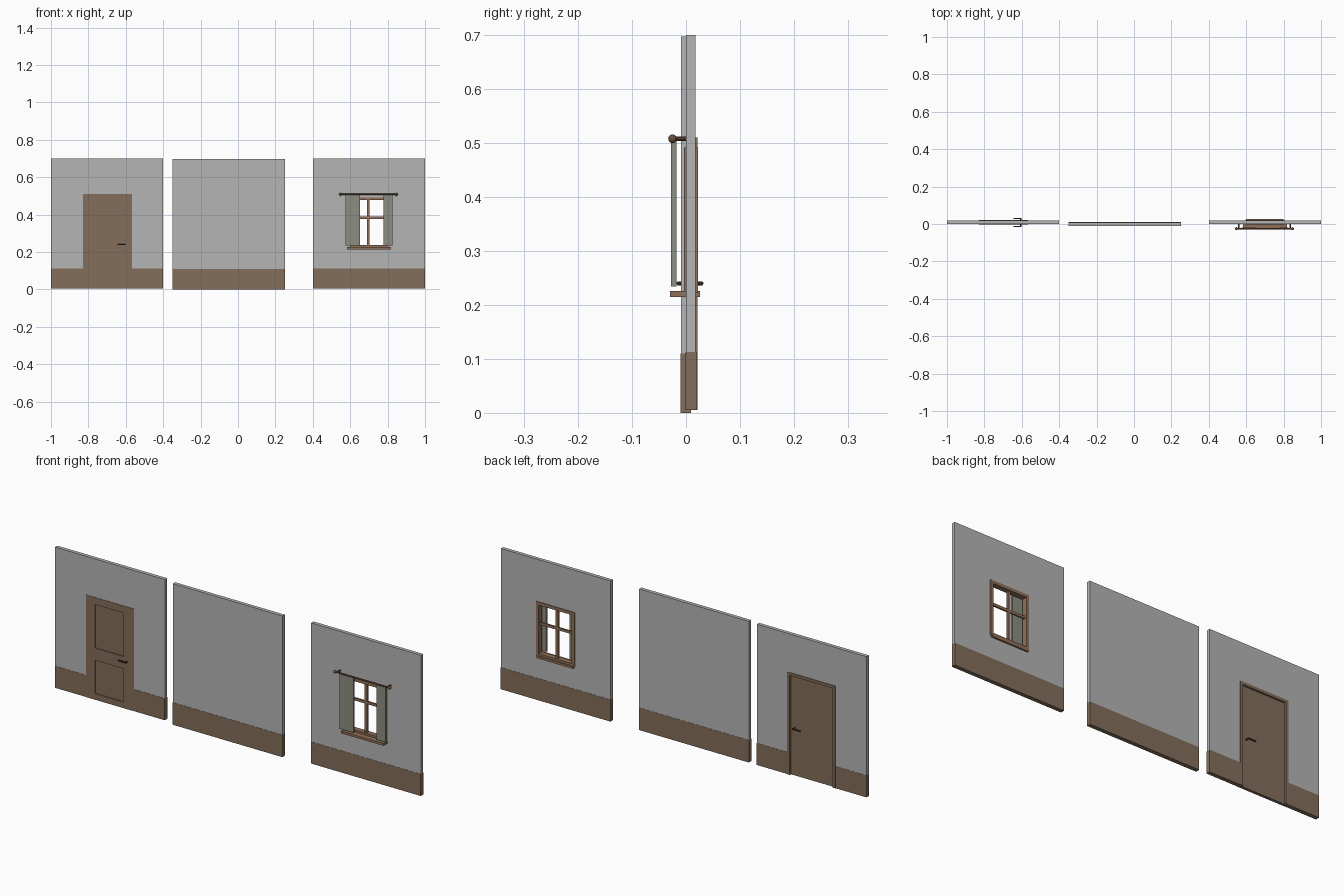
import bpy, bmesh
from mathutils import Matrix, Vector

if "Cube" in bpy.data.objects:
    bpy.data.objects.remove(bpy.data.objects["Cube"])


def material(name, r, g, b):
    m = bpy.data.materials.new(name)
    m.use_nodes = True
    m.diffuse_color = (r, g, b, 1)
    m.node_tree.nodes["Principled BSDF"].inputs["Base Color"].default_value = (r, g, b, 1)
    return m


GREY = material("grey plaster", .46, .46, .46)
BROWN = material("brown wood", .227, .156, .102)
WARM = material("warm window wood", .28, .165, .1)
DARK = material("dark wood", .15, .08, .045)
METAL = material("dark handle metal", .06, .042, .03)
CLOTH = material("green grey cloth", .262, .275, .223)


def finish(name, bm, mat, smooth=False):
    me = bpy.data.meshes.new(name)
    bm.to_mesh(me)
    bm.free()
    me.materials.append(mat)
    ob = bpy.data.objects.new(name, me)
    bpy.context.collection.objects.link(ob)
    if smooth:
        bpy.ops.object.select_all(action='DESELECT')
        ob.select_set(True)
        bpy.context.view_layer.objects.active = ob
        bpy.ops.object.shade_smooth_by_angle()
    return ob


def slabs(name, mat, y0, y1, rects):
    """Boxes given as (x0, x1, z0, z1), all between depths y0 and y1."""
    bm = bmesh.new()
    for x0, x1, z0, z1 in rects:
        centre = Vector((x0 + x1, y0 + y1, z0 + z1)) / 2
        size = Matrix.Diagonal((x1 - x0, y1 - y0, z1 - z0, 1))
        bmesh.ops.create_cube(bm, size=1, matrix=Matrix.Translation(centre) @ size)
    return finish(name, bm, mat)


def around(outer, hole):
    """Four rectangles that surround a hole; empty ones are dropped."""
    x0, x1, z0, z1 = outer
    a, b, c, d = hole
    parts = [(x0, a, z0, z1), (b, x1, z0, z1), (a, b, z0, c), (a, b, d, z1)]
    return [p for p in parts if p[1] > p[0] and p[3] > p[2]]


def rods(name, mat, radius, pairs, sides=10):
    bm = bmesh.new()
    for p, q in pairs:
        p, q = Vector(p), Vector(q)
        turn = (q - p).to_track_quat('Z', 'Y').to_matrix().to_4x4()
        bmesh.ops.create_cone(bm, cap_ends=True, segments=sides, radius1=radius, radius2=radius,
                              depth=(q - p).length, matrix=Matrix.Translation((p + q) / 2) @ turn)
    return finish(name, bm, mat, True)


FRONT, BACK, LOW, BASE, TOP = 0, .018, .005, .113, .7

# Plain wall
slabs("plain_wall", GREY, -.0095, .0085, [(-.35, .25, .11, .697)])
slabs("plain_wall_wainscot", BROWN, -.0105, .0095, [(-.35, .25, 0, .11)])

# Door wall
dl, dr, dt = -.83, -.568, .51
slabs("door_wall", GREY, FRONT, BACK, around((-1, -.4, BASE, TOP), (dl, dr, BASE, dt)))
slabs("door_wall_wainscot", BROWN, FRONT - .001, BACK + .001,
      [(-1, dl, LOW, BASE), (dr, -.4, LOW, BASE)])

# Door frame and leaf with two sunken panels in the front
jl, jr, jt = dl + .014, dr - .014, dt - .014
slabs("door_frame", BROWN, -.002, .021, around((dl, dr, LOW, dt), (jl, jr, LOW, jt)))
slabs("door_leaf_core", BROWN, .003, .012, [(jl, jr, LOW, jt)])
pl, pr = -.78, -.625
slabs("door_leaf_stiles_and_rails", BROWN, -.002, .003,
      around((jl, jr, LOW, jt), (pl, pr, .035, .475)) + [(pl, pr, .2, .26)])

# Door handles on both sides
hx, hz = -.605, .24
rods("door_handles", METAL, .0035,
     [((hx, -.016, hz), (hx, .031, hz))] +
     [((hx + .003, y, hz), (hx - .04, y, hz)) for y in (-.014, .029)])

# Window wall
wl, wr, wb, wt = .595, .805, .222, .492
slabs("window_wall", GREY, FRONT, BACK, around((.4, 1, BASE, TOP), (wl, wr, wb, wt)))
slabs("window_wall_wainscot", BROWN, FRONT - .001, BACK + .001, [(.4, 1, LOW, BASE)])

# Window frame, glazing bars and sill
il, ir, ib, it = wl + .015, wr - .015, wb + .015, wt - .015
slabs("window_frame", WARM, -.004, .022, around((wl, wr, wb, wt), (il, ir, ib, it)))
slabs("window_bar_upright", WARM, .004, .014, [(.69, .703, ib, it)])
slabs("window_bar_cross", WARM, .005, .013, [(il, ir, .377, .39)])
slabs("window_sill_front", WARM, -.03, .001, [(.583, .817, .215, .226)])
slabs("window_sill_back", WARM, .001, .026, [(.6, .8, .215, .226)])

# Curtain rod with end knobs and wall brackets
ry, rz = -.025, .508
rods("curtain_rod", DARK, .004, [((.548, ry, rz), (.847, ry, rz))])
rods("curtain_rod_brackets", DARK, .004, [((x, ry, rz), (x, .001, rz)) for x in (.56, .835)])
bm = bmesh.new()
for x in (.548, .847):
    bmesh.ops.create_uvsphere(bm, u_segments=12, v_segments=8, radius=.008,
                              matrix=Matrix.Translation((x, ry, rz)))
finish("curtain_rod_knobs", bm, DARK, True)

# Curtains
slabs("curtains", CLOTH, -.028, -.018, [(.575, .651, .234, .505), (.777, .826, .234, .505)])
